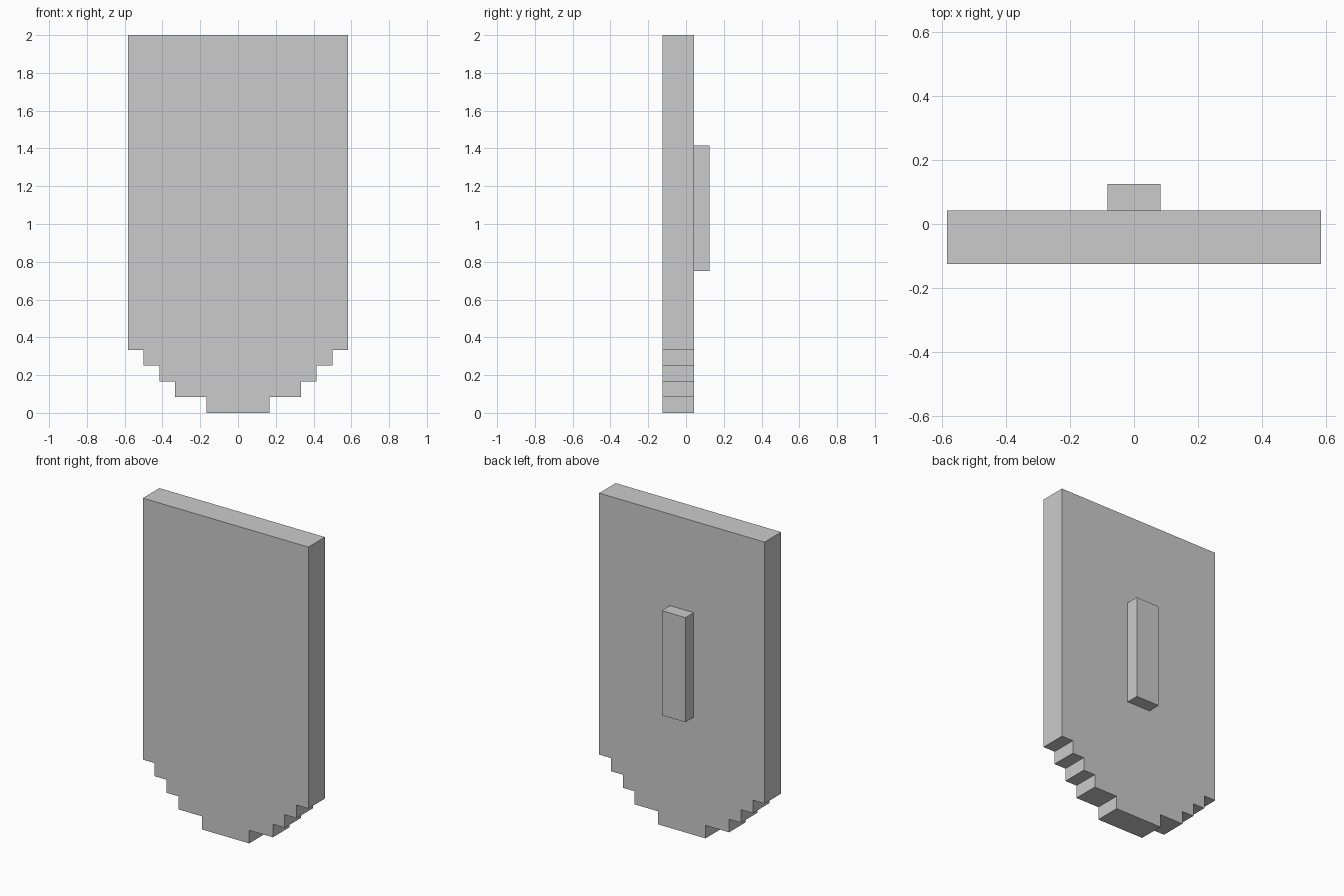
import bpy, bmesh

if "Cube" in bpy.data.objects:
    bpy.data.objects.remove(bpy.data.objects["Cube"])

U = 1 / 12  # grid unit of the blocky design


def extrude_profile(name, outline, y0, y1):
    """Extrude an (x, z) outline, given in grid units, from y0 to y1."""
    bm = bmesh.new()
    face = bm.faces.new([bm.verts.new((x * U, y0 * U, z * U)) for x, z in outline])
    ext = bmesh.ops.extrude_face_region(bm, geom=[face])
    verts = [g for g in ext["geom"] if isinstance(g, bmesh.types.BMVert)]
    bmesh.ops.translate(bm, verts=verts, vec=(0, (y1 - y0) * U, 0))
    bmesh.ops.recalc_face_normals(bm, faces=bm.faces)
    mesh = bpy.data.meshes.new(name)
    bm.to_mesh(mesh)
    bm.free()
    obj = bpy.data.objects.new(name, mesh)
    bpy.context.collection.objects.link(obj)
    return obj


# Shield plate: stepped rows as (half width, bottom, top), mirrored in x
rows = [(2, 0, 1), (4, 1, 2), (5, 2, 3), (6, 3, 4), (7, 4, 24)]
right = [(w, z) for w, low, high in rows for z in (low, high)]
left = [(-x, z) for x, z in reversed(right)]
extrude_profile("shield_plate", right + left, -1.5, 0.5)

# Grip block on the back
extrude_profile("grip", [(1, 9), (1, 17), (-1, 17), (-1, 9)], 0.5, 1.5)
